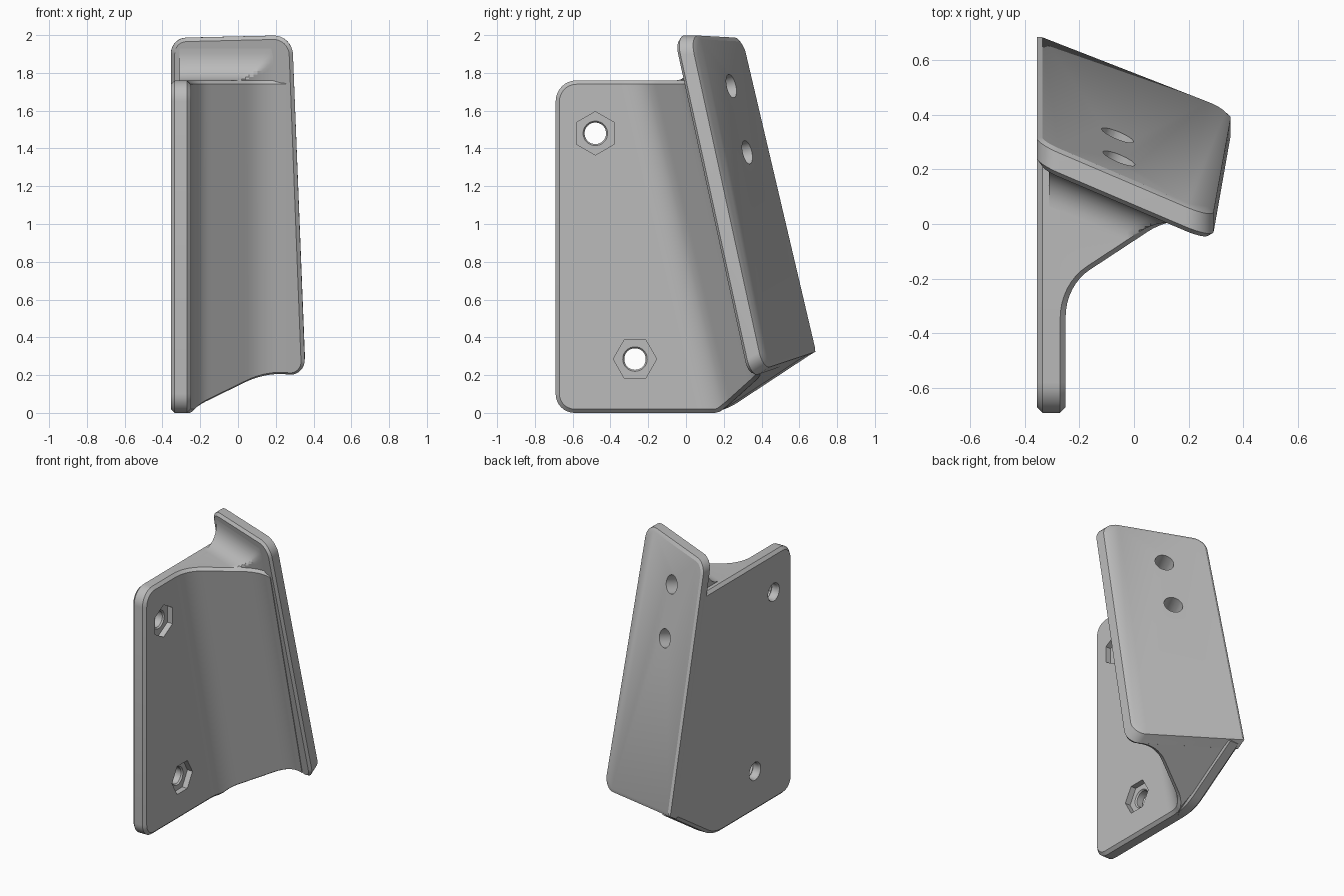
import bpy, bmesh, math
from mathutils import Vector

cube = bpy.data.objects.get("Cube")
if cube:
    bpy.data.objects.remove(cube, do_unlink=True)

# Shared dimensions
LEFT, INNER = -0.355, -0.25      # faces of the upright plate
TOP = 1.76                       # top of the upright plate
LEAN, SKEW = 0.235, 0.42         # how the tilted plate leans and turns
HINGE, THICK = 0.695, 0.105      # its outer corner position and thickness
BEV = 0.02                       # chamfer width
COVE = 0.17                      # radius of the cove above the web

grey = bpy.data.materials.new("grey_plastic")
grey.use_nodes = True
COLOUR = (0.5, 0.5, 0.5, 1)
grey.diffuse_color = COLOUR
grey.node_tree.nodes["Principled BSDF"].inputs["Base Color"].default_value = COLOUR


def loft(name, loops):
    """Closed solid from a stack of loops with equal point counts."""
    bm = bmesh.new()
    rings = [[bm.verts.new(p) for p in loop] for loop in loops]
    n = len(rings[0])
    for a, b in zip(rings, rings[1:]):
        for i in range(n):
            j = (i + 1) % n
            bm.faces.new((a[i], a[j], b[j], b[i]))
    caps = [bm.faces.new(rings[0][::-1]), bm.faces.new(rings[-1])]
    bmesh.ops.triangulate(bm, faces=caps)
    bmesh.ops.remove_doubles(bm, verts=bm.verts, dist=1e-5)
    bmesh.ops.dissolve_degenerate(bm, dist=1e-5, edges=bm.edges)
    bmesh.ops.recalc_face_normals(bm, faces=bm.faces)
    mesh = bpy.data.meshes.new(name)
    bm.to_mesh(mesh)
    bm.free()
    mesh.materials.append(grey)
    ob = bpy.data.objects.new(name, mesh)
    bpy.context.collection.objects.link(ob)
    return ob


def arc(a, c, b, steps=8):
    """Circle-like curve from a to b with corner c."""
    a, b, c = Vector(a), Vector(b), Vector(c)
    w = math.cos((c - a).angle(b - c) / 2)
    pts = []
    for i in range(steps + 1):
        t = i / steps
        k = [(1 - t) ** 2, 2 * w * t * (1 - t), t * t]
        pts.append((a * k[0] + c * k[1] + b * k[2]) / sum(k))
    return pts


def rounded(corners):
    """Polygon from (x, y, trim) corners, each rounded by its trim length."""
    pts, n = [], len(corners)
    for i, (x, y, r) in enumerate(corners):
        c = Vector((x, y))
        if r == 0:
            pts.append(c)
            continue
        before, after = Vector(corners[i - 1][:2]), Vector(corners[(i + 1) % n][:2])
        pts += arc(c + (before - c).normalized() * r, c, c + (after - c).normalized() * r)
    return pts


def inset(pts, d):
    """Move a counter-clockwise outline inwards by d."""
    out, n = [], len(pts)
    for i, p in enumerate(pts):
        e1, e2 = (p - pts[i - 1]).normalized(), (pts[(i + 1) % n] - p).normalized()
        n1, n2 = Vector((-e1.y, e1.x)), Vector((-e2.y, e2.x))
        out.append(p + (n1 + n2) * d / max(0.3, 1 + n1.dot(n2)))
    return out


# Upright plate, outlined in y and z
side = rounded([(-0.69, 0, 0.1), (0.19, 0, 0.1), (0.647, 0.301, 0),
                (0.304, TOP, 0), (-0.69, TOP, 0.11)])
small = inset(side, BEV)
upright = loft("upright_plate", [
    [(x, p.x, p.y) for p in outline] for x, outline in
    ((LEFT, small), (LEFT + BEV, side), (INNER - BEV, side), (INNER, small))])

# Tilted plate, outlined in x and z and laid on the leaning plane
face = rounded([(LEFT, 0.33, 0), (0.357, 0.238, 0.09),
                (0.287, 2.0, 0.1), (LEFT, 1.985, 0.08)])
face_small = inset(face, BEV)
face_inner = [Vector((LEFT, p.y)) if p.x < LEFT + 0.03 and p.y < 1.8 else p
              for p in face_small]


def on_tilt(p, off):
    z = p.y - 0.57 * off * (2 - p.y) / 1.8
    return (p.x, HINGE - LEAN * (z - 0.33) - SKEW * (p.x - LEFT) - off, z)


tilted = loft("tilted_plate", [
    [on_tilt(p, off) for p in outline] for off, outline in
    ((0, face_small), (0.012, face), (THICK - BEV, face), (THICK, face_inner))])


# Web between the plates: a cross-section swept along the lean
def tilt_inner(x):
    return HINGE - SKEW * (x - LEFT) - THICK


start, end = Vector((-0.16, 0.165)), Vector((0.05, 0.303))
section = [Vector((-0.33, -0.03)), Vector((INNER, -0.03))]
section += arc((INNER, -0.01), (INNER, 0.107), start)
section += [start.lerp(end, i / 10) for i in range(1, 10)]
section += arc(end, (0.154, 0.371), (0.255, 0.329), 10)
section += [Vector((0.25, 0.386)), Vector((-0.33, 0.63))]
section_small = inset(section, BEV)


def swept(p, z):
    return (p.x, p.y - LEAN * (z - 0.33), z)


def floor(p):
    return max(0, 0.33 + (0.66 * (p.y - 0.69) + 0.13 * (p.x - LEFT)) / 1.155)


layers = [[swept(p, floor(p)) for p in section_small],
          [swept(p, floor(p) + BEV) for p in section],
          [swept(p, TOP - BEV) for p in section],
          [swept(p, TOP) for p in section_small]]
for i in range(11):
    a = math.radians(9 * i)
    z, width = TOP + COVE * (1 - math.cos(a)), COVE * (1 - math.sin(a))
    layers.append([swept(Vector((p.x, max(p.y, tilt_inner(p.x) - width))), z)
                   for p in section_small])
web = loft("corner_web", layers)


# Cutters for the holes and nut pockets
def cutter(name, centre, axis, rings, sides=32, phase=0):
    axis = Vector(axis).normalized()
    u = Vector((0, 0, 1)).cross(axis).normalized()
    v = axis.cross(u)
    loops = []
    for dist, r in rings:
        loops.append([Vector(centre) + axis * dist + r * (u * math.cos(t) + v * math.sin(t))
                      for t in (phase + 2 * math.pi * k / sides for k in range(sides))])
    ob = loft(name, loops)
    ob.hide_render = True
    return ob


def cut(target, tool):
    mod = target.modifiers.new("cut", 'BOOLEAN')
    mod.operation = 'DIFFERENCE'
    mod.solver = 'EXACT'
    mod.object = tool
    bpy.context.view_layer.objects.active = target
    bpy.ops.object.modifier_apply(modifier=mod.name)


tools = []
for y, z, phase in ((-0.48, 1.48, math.pi / 2), (-0.27, 0.285, 0)):
    pocket = cutter("nut_pocket", (0, y, z), (1, 0, 0),
                    ((-0.29, 0.115), (-0.2, 0.115)), 6, phase)
    hole = cutter("bolt_hole", (0, y, z), (1, 0, 0),
                  ((-0.37, 0.072), (-0.343, 0.057), (-0.3, 0.057), (-0.28, 0.073)))
    cut(upright, pocket)
    cut(upright, hole)
    tools += [pocket, hole]

# Blind holes in the tilted plate
normal = (SKEW, 1, LEAN)
for x, z in ((-0.055, 1.73), (-0.06, 1.38)):
    y = HINGE - LEAN * (z - 0.33) - SKEW * (x - LEFT)
    hole = cutter("blind_hole", (x, y, z), normal, ((-0.2, 0.063), (0.05, 0.063)))
    cut(tilted, hole)
    cut(web, hole)
    tools.append(hole)

for tool in tools:
    bpy.data.objects.remove(tool, do_unlink=True)

# Smooth the curved faces, keep the chamfers crisp
for ob in bpy.context.selected_objects:
    ob.select_set(False)
for ob in (upright, tilted, web):
    ob.select_set(True)
    bpy.context.view_layer.objects.active = ob
bpy.ops.object.shade_smooth_by_angle(angle=math.radians(25))
